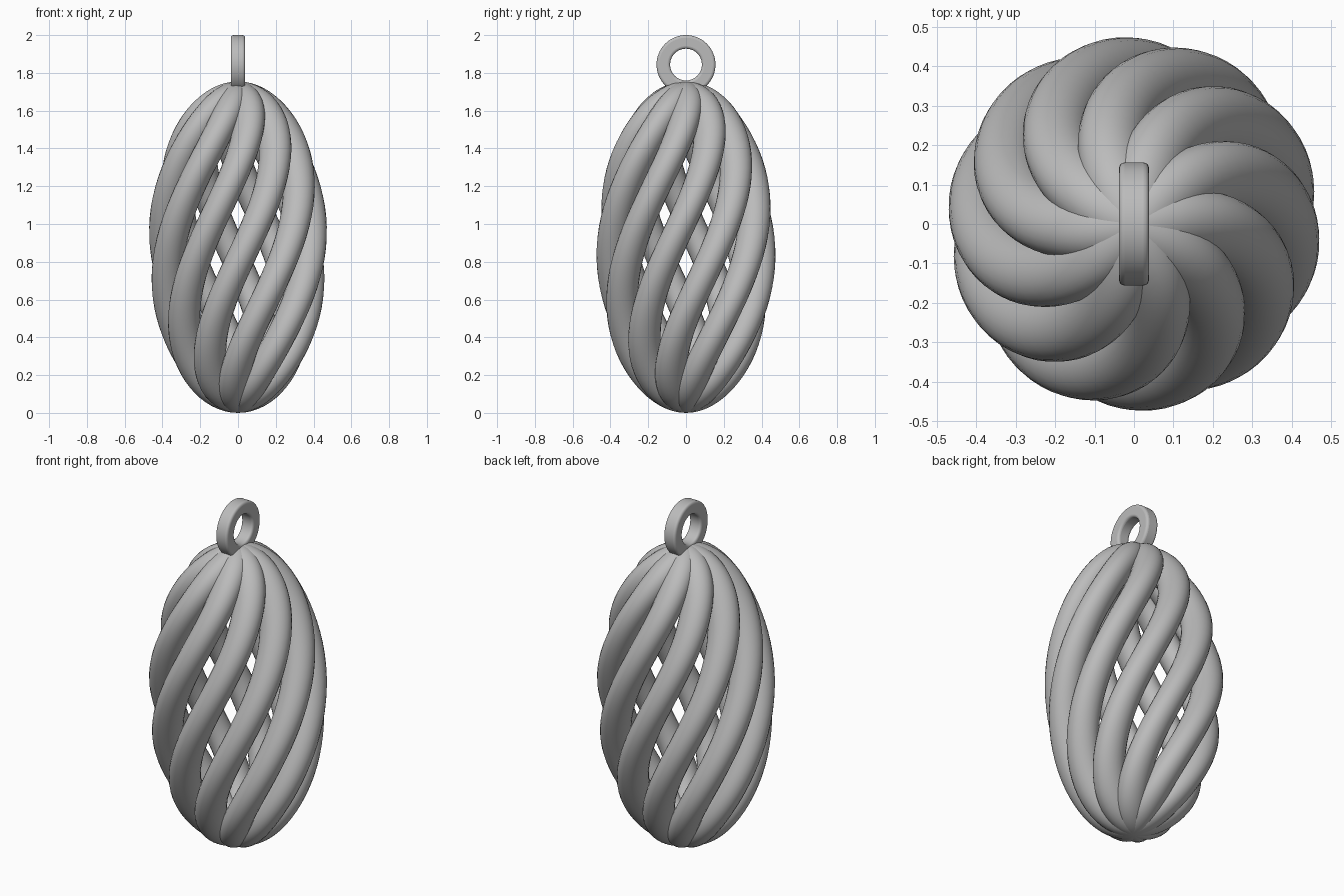
import bpy
import bmesh
from math import sin, cos, pi, tau, radians, hypot
from mathutils import Matrix, Vector

cube = bpy.data.objects.get("Cube")
if cube:
    bpy.data.objects.remove(cube)

# Overall dimensions
HEIGHT = 1.755          # cage height
WIDTH = 0.475           # outer cage radius
TUBE = 0.083            # rib thickness radius
LOOPS = 5               # each loop makes two opposite ribs
TWIST = radians(120)    # total twist, bottom to top

grey = bpy.data.materials.new("plain_grey")
grey.use_nodes = True
grey.diffuse_color = (0.5, 0.5, 0.5, 1)
grey.node_tree.nodes["Principled BSDF"].inputs["Base Color"].default_value = (0.5, 0.5, 0.5, 1)


def add_object(name, bm):
    bmesh.ops.recalc_face_normals(bm, faces=bm.faces)
    mesh = bpy.data.meshes.new(name)
    bm.to_mesh(mesh)
    bm.free()
    mesh.materials.append(grey)
    obj = bpy.data.objects.new(name, mesh)
    bpy.context.collection.objects.link(obj)
    return obj


def smooth(obj, angle):
    bpy.ops.object.select_all(action="DESELECT")
    obj.select_set(True)
    bpy.context.view_layer.objects.active = obj
    bpy.ops.object.shade_smooth_by_angle(angle=radians(angle))


def bridge_rings(bm, rings):
    """Join a closed series of closed vertex rings with quads."""
    for i, ring in enumerate(rings):
        after = rings[(i + 1) % len(rings)]
        for j in range(len(ring)):
            k = (j + 1) % len(ring)
            bm.faces.new((ring[j], ring[k], after[k], after[j]))


def twisted_loop(name, turn, steps=96, sides=24):
    """Upright elliptical tube, twisted about z in proportion to height."""
    rx, rz = WIDTH - TUBE, HEIGHT / 2 - TUBE
    bm = bmesh.new()
    rings = []
    for i in range(steps):
        a = tau * i / steps
        nx, nz = cos(a) / rx, sin(a) / rz
        length = hypot(nx, nz)
        ring = []
        for j in range(sides):
            b = tau * j / sides
            out = TUBE * cos(b) / length
            p = Vector((rx * cos(a) + nx * out, TUBE * sin(b),
                        HEIGHT / 2 + rz * sin(a) + nz * out))
            spin = Matrix.Rotation(turn + TWIST * p.z / HEIGHT, 3, "Z")
            ring.append(bm.verts.new(spin @ p))
        rings.append(ring)
    bridge_rings(bm, rings)
    return add_object(name, bm)


# Spiral cage
for n in range(LOOPS):
    smooth(twisted_loop(f"spiral_rib_pair_{n + 1}", pi * n / LOOPS), 40)

# Hanging ring: rectangular section around the x axis, with rounded edges
INNER, OUTER, HALF = 0.084, 0.156, 0.038
bm = bmesh.new()
section = [(-HALF, INNER), (HALF, INNER), (HALF, OUTER), (-HALF, OUTER)]
rings = []
for i in range(64):
    a = tau * i / 64
    rings.append([bm.verts.new((x, r * cos(a), 2 - OUTER + r * sin(a))) for x, r in section])
bridge_rings(bm, rings)
hanging_ring = add_object("hanging_ring", bm)
bevel = hanging_ring.modifiers.new("rounded_edges", "BEVEL")
bevel.width = 0.014
bevel.segments = 4
bevel.limit_method = "ANGLE"
bevel.angle_limit = radians(40)
smooth(hanging_ring, 40)
